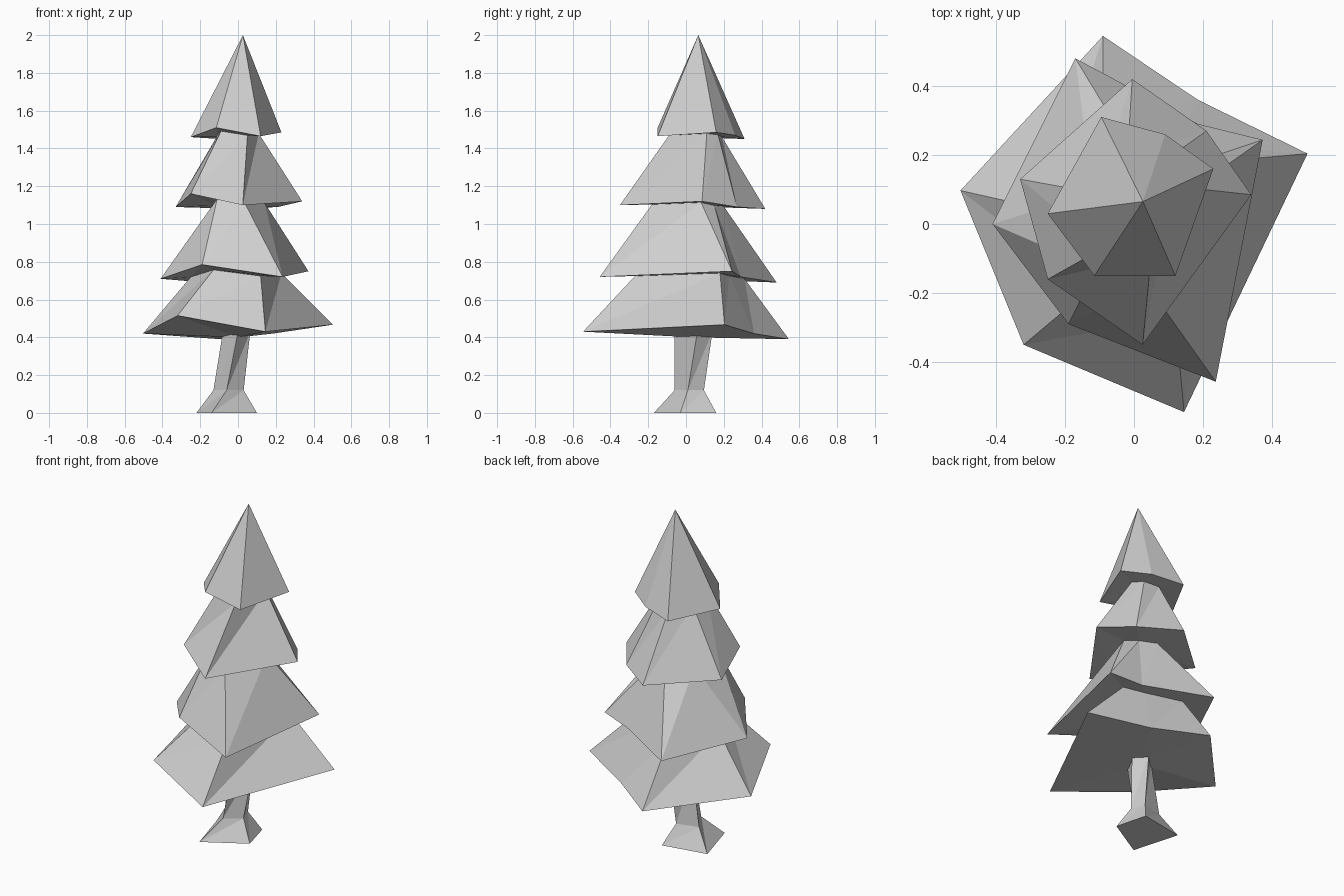
import bpy
import bmesh

default_cube = bpy.data.objects.get("Cube")
if default_cube:
    bpy.data.objects.remove(default_cube, do_unlink=True)

# One plain grey for the whole tree
GREY = (0.62, 0.62, 0.62, 1)
grey = bpy.data.materials.new("plain_grey")
grey.use_nodes = True
grey.diffuse_color = GREY
grey.node_tree.nodes["Principled BSDF"].inputs["Base Color"].default_value = GREY


def loft(name, rings):
    """Skin a stack of rings with triangles; a single-point ring closes into a fan."""
    bm = bmesh.new()
    loops = [[bm.verts.new([c / 100 for c in point]) for point in ring] for ring in rings]
    for lower, upper in zip(loops, loops[1:]):
        count = max(len(lower), len(upper))
        for i in range(count):
            j = (i + 1) % count
            if len(lower) > 1:
                bm.faces.new((lower[i], lower[j], upper[j % len(upper)]))
            if len(upper) > 1:
                bm.faces.new((lower[i % len(lower)], upper[j], upper[i]))
    for end in (loops[0], loops[-1]):
        if len(end) > 1:
            bm.faces.new(end)
    bmesh.ops.recalc_face_normals(bm, faces=bm.faces)
    mesh = bpy.data.meshes.new(name)
    bm.to_mesh(mesh)
    bm.free()
    mesh.materials.append(grey)
    obj = bpy.data.objects.new(name, mesh)
    bpy.context.collection.objects.link(obj)
    return obj


def mean_height(ring):
    return sum(point[2] for point in ring) / len(ring)


def neck(outline, lip):
    """Narrow ring tucked under a lip, following part of the lip's tilt."""
    level = mean_height(lip)
    return [(x, y, (level + point[2]) / 2) for (x, y), point in zip(outline, lip)]


# Ragged outer lip of each branch tier, in hundredths, lowest tier first
lips = [
    [(-50.3, 9.7, 42), (-32, -35, 51.5), (14.5, -54.5, 43), (50.3, 20.4, 46.7), (18.5, 36, 42), (-9, 54.5, 39)],
    [(-41, 0, 71), (-19, -29, 78.5), (23.7, -45.7, 72), (37.3, 24.4, 75), (18.5, 29, 72), (-17, 48, 69)],
    [(-33, 13, 109), (-25, -16, 116), (2.5, -35, 110), (34, 8.5, 112), (21, 27, 109), (-0.5, 42, 108)],
    [(-25, 3, 146), (-11.5, -15, 151), (12, -15, 146.5), (23, 16, 148.5), (9, 26, 147), (-9.5, 31, 145)],
]

# Outline of the neck between neighbouring tiers
necks = [
    [(-25, 4), (-13, -19), (12, -27), (23, 18), (11, 23), (-9, 31)],
    [(-12, 9), (-11, -13), (4, -18), (14, 8), (9, 15), (0, 20)],
    [(-11, 9), (-9, -7), (5, -9), (11, 11), (7, 17), (-2, 19)],
]

# Foliage: underside centre, alternating lips and necks, then the tip
rings = [[(0, 4, 40)], lips[0]]
for outline, lip in zip(necks, lips[1:]):
    rings += [neck(outline, lip), lip]
rings.append([(2.6, 6.5, 200)])
foliage = loft("foliage", rings)

# Trunk: flared foot, ankle and leaning shaft
trunk_sections = [
    (0, [(-22, 11), (-14, -17), (10, -3), (5, 16)]),
    (12, [(-13, 6), (-6, -6), (3, 1), (0, 9.5)]),
    (43, [(-8, 5), (0, -6), (6.5, 6), (1, 14)]),
]
trunk = loft("trunk", [[(x, y, z) for x, y in ring] for z, ring in trunk_sections])
